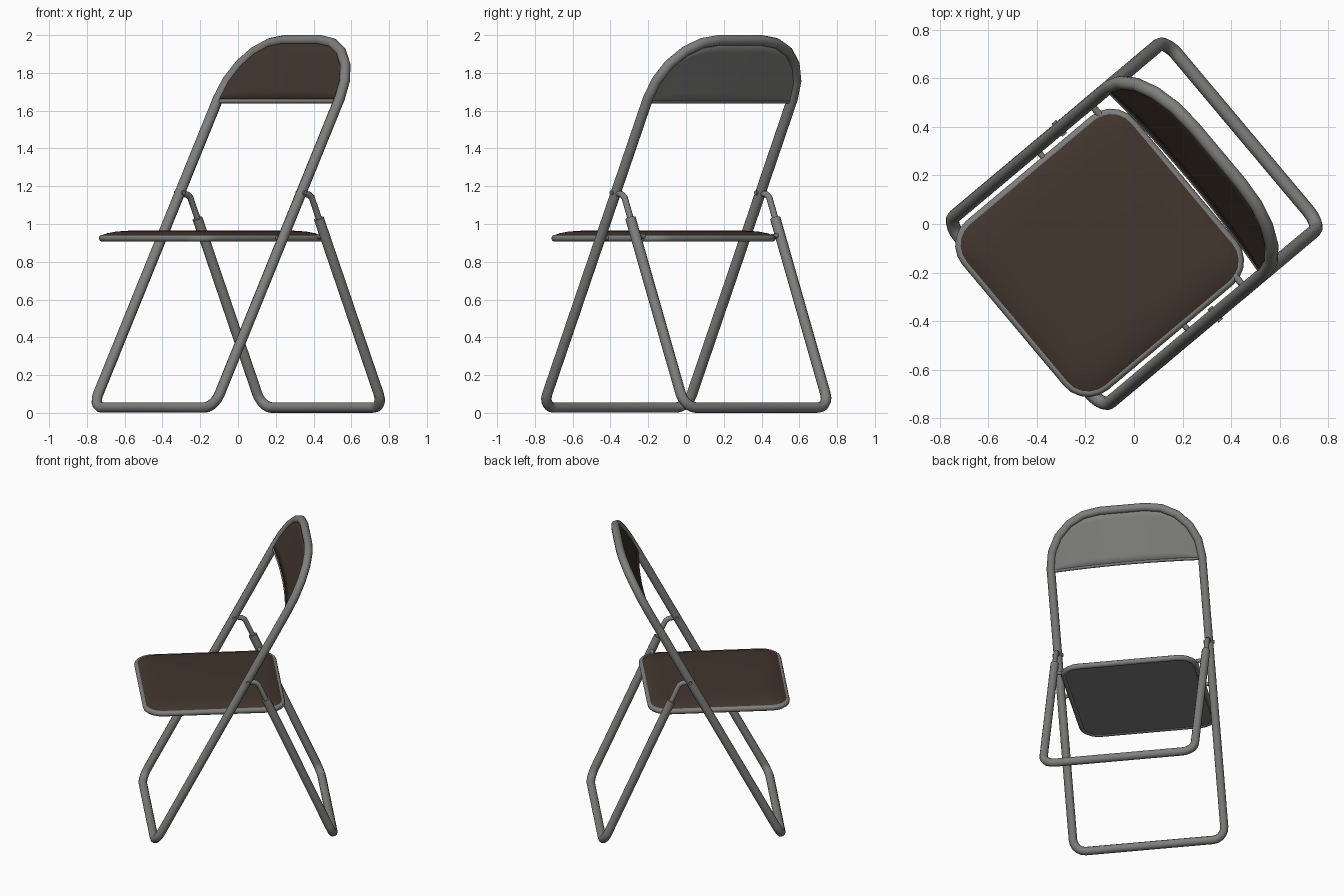
import bpy, bmesh, math
from mathutils import Vector

cube = bpy.data.objects.get("Cube")
if cube:
    bpy.data.objects.remove(cube, do_unlink=True)

TURN = math.radians(-50)      # whole chair is turned about z
TUBE = 0.028
HALF = 0.5                    # half distance between legs
FOOT_Y, FOOT_Z, TOP_Z = 0.585, 0.028, 1.972
LEAN, REAR_LEAN = 0.53, 0.445
ARCH = 0.35


def material(name, color, rough, metal=0.0):
    m = bpy.data.materials.new(name)
    m.use_nodes = True
    m.diffuse_color = (*color, 1)
    bsdf = m.node_tree.nodes["Principled BSDF"]
    bsdf.inputs["Base Color"].default_value = (*color, 1)
    bsdf.inputs["Roughness"].default_value = rough
    return m


grey = material("grey_metal", (0.21, 0.21, 0.205), 0.5)
brown = material("brown_vinyl", (0.055, 0.036, 0.027), 0.6)


def finish(obj, mat):
    obj.data.materials.append(mat)
    bpy.ops.object.select_all(action="DESELECT")
    obj.select_set(True)
    bpy.context.view_layer.objects.active = obj
    if obj.type == "CURVE":
        bpy.ops.object.convert(target="MESH")
        obj = bpy.context.object
    bpy.ops.object.shade_smooth_by_angle(angle=math.radians(45))
    obj.rotation_euler.z = TURN
    return obj


def tube(name, points, radius, closed=False):
    cu = bpy.data.curves.new(name, "CURVE")
    cu.dimensions = "3D"
    cu.bevel_depth = radius
    cu.bevel_resolution = 3
    cu.use_fill_caps = True
    sp = cu.splines.new("POLY")
    sp.points.add(len(points) - 1)
    for p, co in zip(sp.points, points):
        p.co = (*co, 1)
    sp.use_cyclic_u = closed
    obj = bpy.data.objects.new(name, cu)
    bpy.context.collection.objects.link(obj)
    return finish(obj, grey)


def mesh_object(name, bm, mat, thickness=0):
    bmesh.ops.recalc_face_normals(bm, faces=bm.faces)
    me = bpy.data.meshes.new(name)
    bm.to_mesh(me)
    bm.free()
    obj = bpy.data.objects.new(name, me)
    bpy.context.collection.objects.link(obj)
    if thickness:
        mod = obj.modifiers.new("thickness", "SOLIDIFY")
        mod.thickness = thickness
        mod.offset = 0
    return finish(obj, mat)


def bend(corner, before, after, radius, steps=5):
    """Arc replacing a square corner between two unit directions."""
    a, b = Vector(before).normalized(), Vector(after).normalized()
    centre = Vector(corner) + radius * (a + b)
    out = []
    for i in range(steps + 1):
        t = math.pi / 2 * i / steps
        out.append(centre - radius * (b * math.cos(t) + a * math.sin(t)))
    return out


def lean_y(z):
    return -FOOT_Y + LEAN * (z - FOOT_Z)


def rear_y(z):
    return FOOT_Y - REAR_LEAN * (z - FOOT_Z)


# Front frame: one closed loop with foot bar, legs and backrest arch
up, right = Vector((0, LEAN, 1)), Vector((1, 0, 0))
low, high = (lean_y(FOOT_Z), FOOT_Z), (lean_y(TOP_Z), TOP_Z)
tube("front_frame",
     bend((-HALF, *low), up, right, 0.08)
     + bend((HALF, *low), -right, up, 0.08)
     + bend((HALF, *high), -up, -right, ARCH)
     + bend((-HALF, *high), right, -up, ARCH), TUBE, closed=True)

# Rear frame: U-shaped legs with foot bar
rear_up = Vector((0, -REAR_LEAN, 1))
REAR_TOP = 1.03
tube("rear_frame",
     [(-HALF, rear_y(REAR_TOP), REAR_TOP)]
     + bend((-HALF, FOOT_Y, FOOT_Z), rear_up, right, 0.08)
     + bend((HALF, FOOT_Y, FOOT_Z), -right, rear_up, 0.08)
     + [(HALF, rear_y(REAR_TOP), REAR_TOP)], TUBE)

# Hinge brackets and seat pins on both sides
for side, s in (("left", 1), ("right", -1)):
    x = s * HALF
    pivot = 1.165
    tube(side + "_hinge_bracket",
         [(x, rear_y(1.0), 1.0), (x, rear_y(1.14), 1.14),
          (x, rear_y(1.14) - 0.02, 1.155), (x, lean_y(pivot), pivot)], 0.017)
    tube(side + "_hinge_pin", [(x - s * 0.035, lean_y(pivot), pivot),
                               (x + s * 0.035, lean_y(pivot), pivot)], 0.012)
    tube(side + "_seat_front_pin", [(s * 0.43, lean_y(0.925), 0.925),
                                    (x, lean_y(0.925), 0.925)], 0.012)
    tube(side + "_seat_rear_pin", [(s * 0.42, rear_y(0.935), 0.93),
                                   (x, rear_y(0.935), 0.94)], 0.014)


# Seat
def seat_ring(inset, z):
    w, front, back = 0.455 - inset, -0.65 + inset, 0.28 - inset
    r = max(0.12 - inset * 0.5, 0.03)
    fwd = Vector((0, 1, 0))
    return (bend((-w, front, z), fwd, right, r)
            + bend((w, front, z), -right, fwd, r)
            + bend((w, back, z), -fwd, -right, r)
            + bend((-w, back, z), right, -fwd, r))


def seat_shell(name, profile, mat):
    bm = bmesh.new()
    rings = [[bm.verts.new(p) for p in seat_ring(*step)] for step in profile]
    for lo, hi in zip(rings, rings[1:]):
        for i in range(len(lo)):
            j = (i + 1) % len(lo)
            bm.faces.new((lo[i], lo[j], hi[j], hi[i]))
    bm.faces.new(rings[-1])
    bm.faces.new(rings[0][::-1])
    return mesh_object(name, bm, mat)


tube("seat_rim", seat_ring(0.019, 0.925), 0.019, closed=True)
seat_shell("seat_pan", [(0.02, 0.912), (0.02, 0.925)], grey)
seat_shell("seat_cushion", [(0.015, 0.926), (0.015, 0.94), (0.04, 0.951),
                            (0.08, 0.96), (0.14, 0.965)], brown)


# Backrest: curved metal panel with a vinyl facing
def arch_z(x):
    k = max(abs(x) - (HALF - ARCH), 0) / ARCH
    rise = ARCH / math.sqrt(1 + LEAN ** 2)
    return TOP_Z - rise + rise * math.sqrt(max(1 - k * k, 0))


def back_panel(name, bottom, offset, thickness, mat, half):
    bm = bmesh.new()
    cols, rows = 24, 6
    grid = []
    for i in range(cols + 1):
        x = half * math.sin(math.pi * (i / cols - 0.5))
        top = max(arch_z(x) - 0.005, bottom + 0.004)
        col = []
        for j in range(rows + 1):
            t = j / rows
            z = bottom + (top - bottom) * t
            bow = 0.025 * (1 - (x / HALF) ** 2) * (1 - t)
            col.append(bm.verts.new((x, lean_y(z) + bow + offset, z)))
        grid.append(col)
    for a, b in zip(grid, grid[1:]):
        for j in range(rows):
            bm.faces.new((a[j], b[j], b[j + 1], a[j + 1]))
    return mesh_object(name, bm, mat, thickness)


back_panel("backrest_panel", 1.64, 0.004, 0.014, grey, 0.495)
back_panel("backrest_facing", 1.662, -0.008, 0.009, brown, 0.485)
tube("backrest_lower_edge",
     [(x, lean_y(1.65) + 0.025 * (1 - (x / HALF) ** 2), 1.65)
      for x in (HALF * 0.97 * (i / 6 - 1) for i in range(13))], 0.012)
